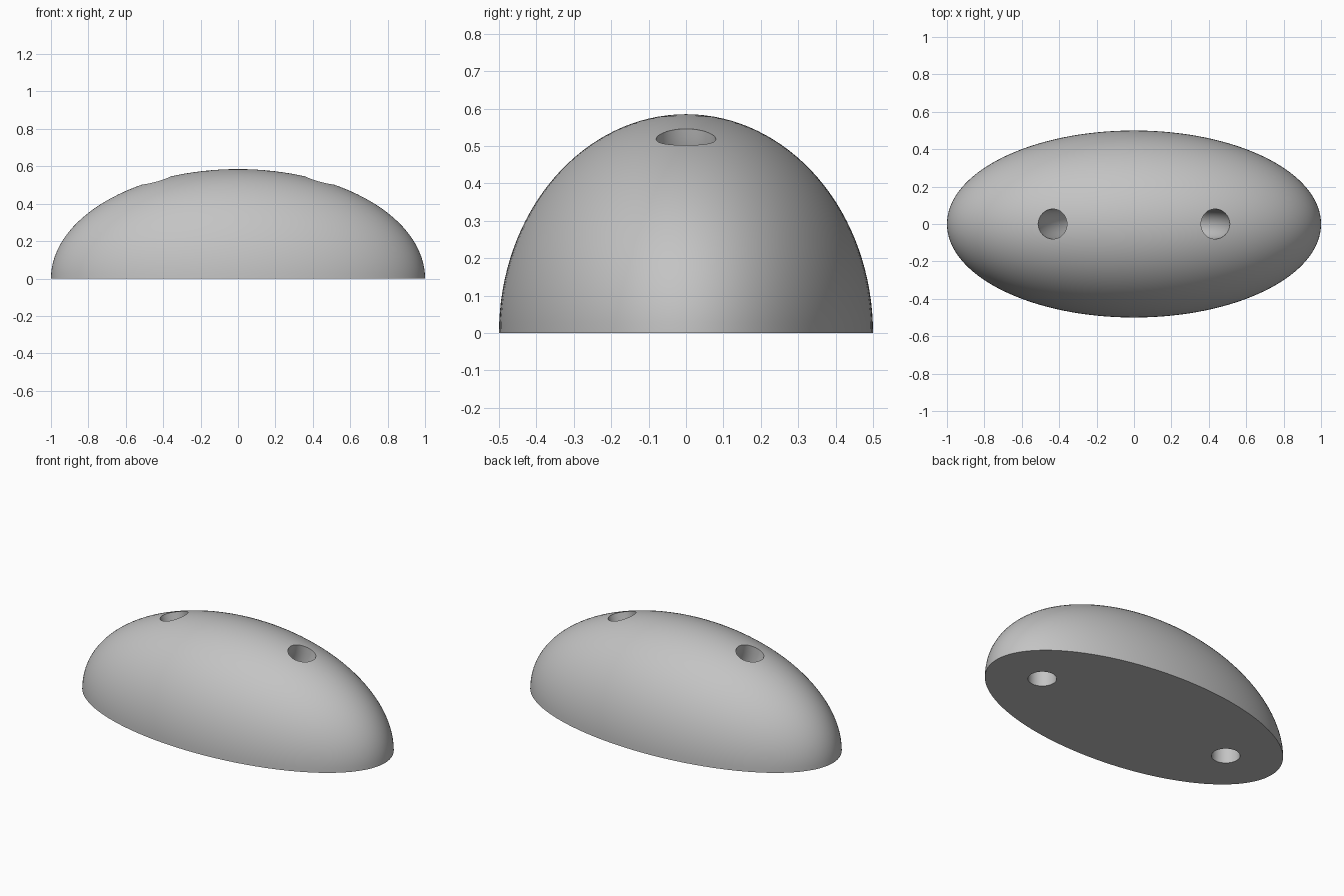
import bpy
import bmesh
import math
from mathutils import Matrix

if "Cube" in bpy.data.objects:
    bpy.data.objects.remove(bpy.data.objects["Cube"], do_unlink=True)

HEIGHT = 0.585
HOLE_RADIUS = 0.08

grey = bpy.data.materials.new("plain grey")
grey.use_nodes = True
colour = (0.55, 0.55, 0.55, 1)
grey.diffuse_color = colour
grey.node_tree.nodes["Principled BSDF"].inputs["Base Color"].default_value = colour


def add_object(name, bm):
    mesh = bpy.data.meshes.new(name)
    bm.to_mesh(mesh)
    bm.free()
    obj = bpy.data.objects.new(name, mesh)
    bpy.context.collection.objects.link(obj)
    mesh.materials.append(grey)
    return obj


def cut(target, cutter):
    cutter.hide_render = True
    bpy.context.view_layer.objects.active = target
    mod = target.modifiers.new("hole", 'BOOLEAN')
    mod.operation = 'DIFFERENCE'
    mod.solver = 'EXACT'
    mod.object = cutter
    bpy.ops.object.modifier_apply(modifier=mod.name)
    bpy.data.objects.remove(cutter, do_unlink=True)


# Half-ellipsoid body with a flat base
bm = bmesh.new()
bmesh.ops.create_uvsphere(bm, u_segments=128, v_segments=64, radius=1)
bmesh.ops.scale(bm, vec=(1, 0.5, HEIGHT), verts=bm.verts)
geom = bm.verts[:] + bm.edges[:] + bm.faces[:]
bmesh.ops.bisect_plane(bm, geom=geom, plane_co=(0, 0, 0), plane_no=(0, 0, 1),
                       clear_inner=True, dist=1e-5)
bmesh.ops.holes_fill(bm, edges=[e for e in bm.edges if e.is_boundary], sides=0)
bmesh.ops.recalc_face_normals(bm, faces=bm.faces)
body = add_object("domed_body", bm)

# Curved tunnel joining the two upper openings
bpy.ops.mesh.primitive_torus_add(major_segments=96, minor_segments=48,
                                 major_radius=0.452, minor_radius=HOLE_RADIUS,
                                 location=(0, 0, 0.645),
                                 rotation=(math.pi / 2, 0, 0))
tunnel = bpy.context.object
tunnel.name = "upper_tunnel_cutter"
cut(body, tunnel)

# Round sockets in the base
for side, x in (("right", -0.667), ("left", 0.667)):
    bm = bmesh.new()
    bmesh.ops.create_cone(bm, cap_ends=True, segments=48, radius1=HOLE_RADIUS,
                          radius2=HOLE_RADIUS, depth=0.5,
                          matrix=Matrix.Translation((x, 0, 0)))
    cut(body, add_object(side + "_socket_cutter", bm))

# Smooth dome and tunnels, crisp rims
bpy.ops.object.select_all(action='DESELECT')
body.select_set(True)
bpy.context.view_layer.objects.active = body
bpy.ops.object.shade_smooth_by_angle(angle=math.radians(20))
